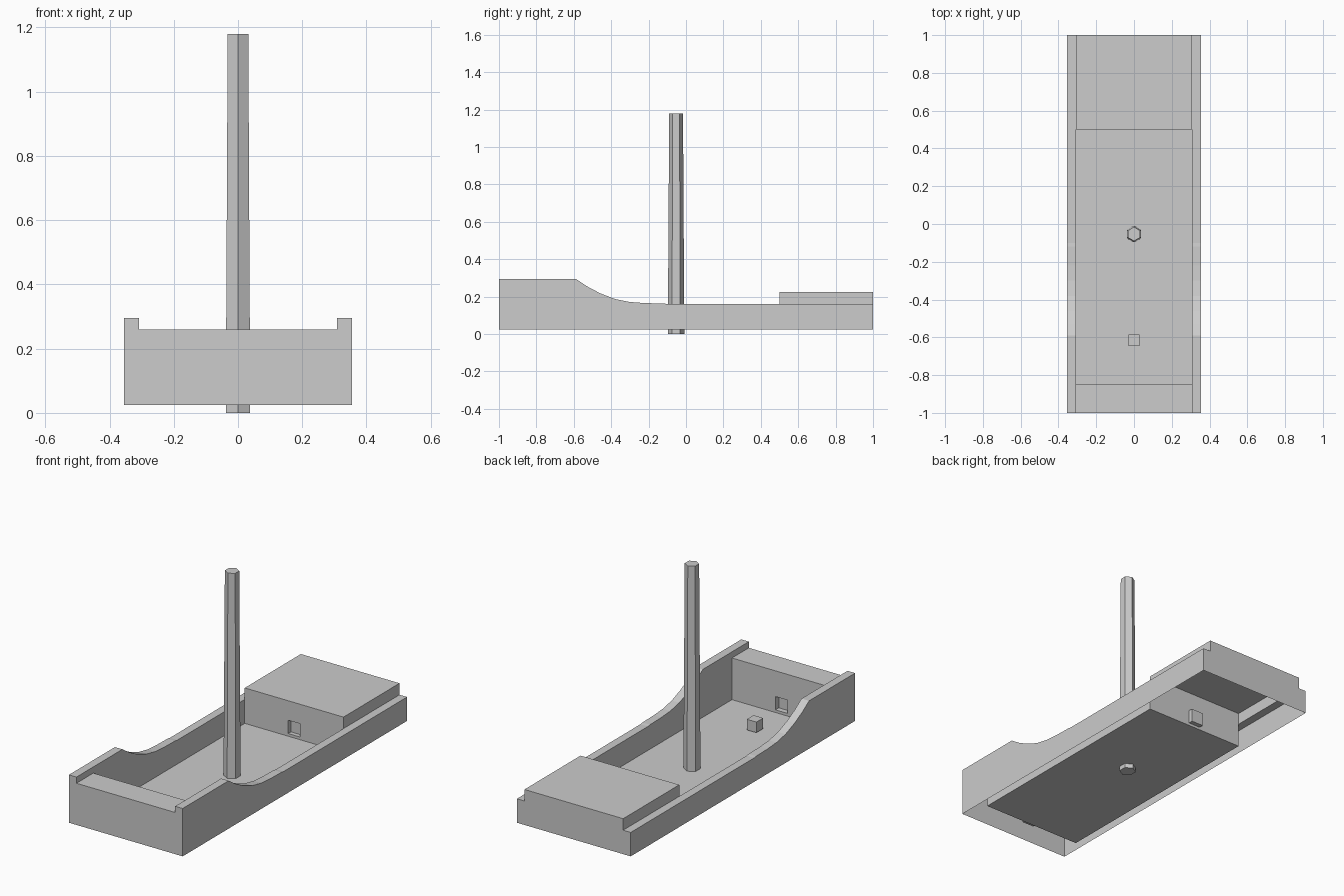
import bpy
import bmesh
from mathutils import Matrix

cube = bpy.data.objects.get("Cube")
if cube:
    bpy.data.objects.remove(cube, do_unlink=True)

grey = bpy.data.materials.new("light_grey")
grey.use_nodes = True
grey.diffuse_color = (0.604, 0.604, 0.604, 1)
grey.node_tree.nodes["Principled BSDF"].inputs["Base Color"].default_value = grey.diffuse_color


def finish(name, bm):
    bmesh.ops.remove_doubles(bm, verts=bm.verts, dist=0.0005)
    bmesh.ops.recalc_face_normals(bm, faces=bm.faces)
    mesh = bpy.data.meshes.new(name)
    bm.to_mesh(mesh)
    bm.free()
    mesh.materials.append(grey)
    obj = bpy.data.objects.new(name, mesh)
    bpy.context.collection.objects.link(obj)
    return obj


# Main dimensions
OUT, INN = 0.355, 0.308
FLOOR, RIM, DECK, HIGH, ROOF = 0.025, 0.16, 0.26, 0.295, 0.225
FRONT, BACK = -0.85, 0.5

# Top edge of the side walls, front to back, as (y, z)
rim = [(-1, HIGH), (FRONT, HIGH), (-0.59, HIGH), (-0.53, 0.255), (-0.46, 0.218),
       (-0.38, 0.187), (-0.3, 0.171), (-0.22, 0.165), (-0.12, 0.163),
       (-0.1, RIM), (BACK, RIM), (1, RIM)]

hull = bmesh.new()


def face(points):
    hull.faces.new([hull.verts.new(p) for p in points])


def level(z, y0, y1):
    face([(-INN, y0, z), (INN, y0, z), (INN, y1, z), (-INN, y1, z)])


def end_wall(y, rim_z, middle_z):
    half = [(OUT, FLOOR), (OUT, rim_z), (INN, rim_z), (INN, middle_z)]
    outline = half + [(-x, z) for x, z in reversed(half)]
    face([(x, y, z) for x, z in outline])


def bulkhead(y, top, depth):
    """Cross wall with a shallow square socket pushed into it."""
    def ring(half, z0, z1, at):
        return [(-half, at, z0), (half, at, z0), (half, at, z1), (-half, at, z1)]
    wall = ring(INN, FLOOR, top, y)
    mouth = ring(0.037, 0.04, 0.115, y)
    socket = ring(0.037, 0.04, 0.115, y + depth)
    for a, b in ((wall, mouth), (mouth, socket)):
        for i in range(4):
            j = (i + 1) % 4
            face([a[i], a[j], b[j], b[i]])
    face(socket)


# Side walls: outer skin, rim, inner skin and the steps beside deck and block
for s in (-1, 1):
    face([(s * OUT, -1, FLOOR)] + [(s * OUT, y, z) for y, z in rim] + [(s * OUT, 1, FLOOR)])
    for (y0, z0), (y1, z1) in zip(rim, rim[1:]):
        face([(s * OUT, y0, z0), (s * OUT, y1, z1), (s * INN, y1, z1), (s * INN, y0, z0)])
    face([(s * INN, FRONT, FLOOR), (s * INN, FRONT, DECK)]
         + [(s * INN, y, z) for y, z in rim[1:-1]] + [(s * INN, BACK, FLOOR)])
    for y0, y1, z0, z1 in ((-1, FRONT, DECK, HIGH), (BACK, 1, RIM, ROOF)):
        face([(s * INN, y0, z0), (s * INN, y1, z0), (s * INN, y1, z1), (s * INN, y0, z1)])

# Floor, front deck, rear block top, ends and bulkheads
level(FLOOR, FRONT, BACK)
level(DECK, -1, FRONT)
level(ROOF, BACK, 1)
end_wall(-1, HIGH, DECK)
end_wall(1, RIM, ROOF)
bulkhead(FRONT, DECK, -0.03)
bulkhead(BACK, ROOF, 0.025)
finish("hull", hull)

# Tapered six-sided mast passing through the floor
bm = bmesh.new()
bmesh.ops.create_cone(bm, cap_ends=True, segments=6, radius1=0.044, radius2=0.037, depth=1.18,
                      matrix=Matrix.Translation((0, -0.053, 0.59)))
finish("mast", bm)

# Small block standing on the floor
bm = bmesh.new()
bmesh.ops.create_cube(bm, size=0.06, matrix=Matrix.Translation((0, -0.615, 0.06)))
finish("floor_block", bm)
